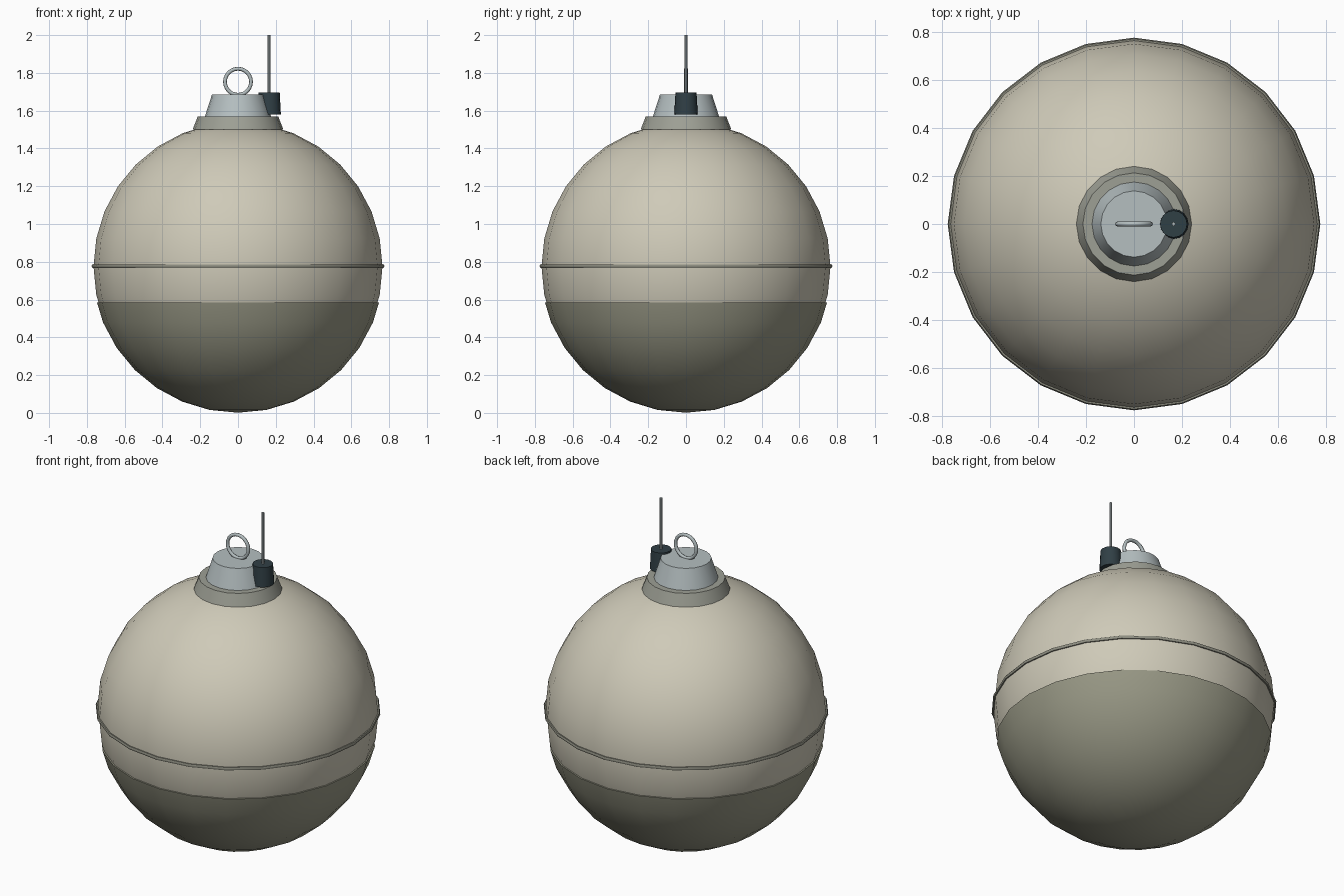
import bpy, bmesh
from math import radians, pi

if "Cube" in bpy.data.objects:
    bpy.data.objects.remove(bpy.data.objects["Cube"])

CENTER_Z = 0.774


def material(name, rgb):
    m = bpy.data.materials.new(name)
    m.diffuse_color = (*rgb, 1)
    m.use_nodes = True
    m.node_tree.nodes["Principled BSDF"].inputs["Base Color"].default_value = m.diffuse_color
    return m


CREAM = material("cream_paint", (0.62, 0.59, 0.48))
OLIVE = material("olive_paint", (0.32, 0.32, 0.24))
SEAM = material("seam_grey", (0.27, 0.27, 0.22))
COLLAR = material("collar_grey", (0.34, 0.35, 0.30))
METAL = material("pale_metal", (0.46, 0.52, 0.53))
DARK = material("dark_rubber", (0.03, 0.05, 0.06))


def finish(name, mat, angle=35):
    ob = bpy.context.object
    ob.name = name
    ob.data.materials.append(mat)
    bpy.ops.object.shade_smooth_by_angle(angle=radians(angle))
    return ob


def sphere(name, radius, mat):
    bpy.ops.mesh.primitive_uv_sphere_add(segments=24, ring_count=16, radius=radius,
                                         location=(0, 0, CENTER_Z))
    return finish(name, mat)


def frustum(name, x, z0, z1, r0, r1, sides, mat):
    bpy.ops.mesh.primitive_cone_add(vertices=sides, radius1=r0, radius2=r1,
                                    depth=z1 - z0, location=(x, 0, (z0 + z1) / 2))
    return finish(name, mat)


def ring(name, z, major, minor, segs, sides, mat, rot=(0, 0, 0)):
    bpy.ops.mesh.primitive_torus_add(major_radius=major, minor_radius=minor,
                                     major_segments=segs, minor_segments=sides,
                                     location=(0, 0, z), rotation=rot)
    return finish(name, mat, 60)


# main ball
sphere("ball", 0.765, CREAM)

# painted lower shell, cut off flat at its upper lip
shell = sphere("lower_shell", 0.773, OLIVE)
bm = bmesh.new()
bm.from_mesh(shell.data)
cut = bmesh.ops.bisect_plane(bm, geom=bm.verts[:] + bm.edges[:] + bm.faces[:],
                             plane_co=(0, 0, 0.585 - CENTER_Z), plane_no=(0, 0, 1),
                             clear_outer=True)
bmesh.ops.holes_fill(bm, edges=[e for e in bm.edges if e.is_boundary], sides=0)
bm.to_mesh(shell.data)
bm.free()
bpy.ops.object.shade_smooth_by_angle(angle=radians(35))

# equator seam
ring("seam_ring", 0.777, 0.766, 0.010, 24, 6, SEAM)

# stepped top fitting
frustum("collar", 0, 1.50, 1.57, 0.24, 0.213, 20, COLLAR)
frustum("cap", 0, 1.57, 1.685, 0.175, 0.138, 20, METAL)
ring("lifting_ring", 1.753, 0.069, 0.010, 24, 8, METAL, (pi / 2, 0, 0))

# aerial
frustum("aerial_base", 0.165, 1.58, 1.695, 0.062, 0.056, 16, DARK)
frustum("aerial_rod", 0.165, 1.69, 2.0, 0.008, 0.008, 8, METAL)
